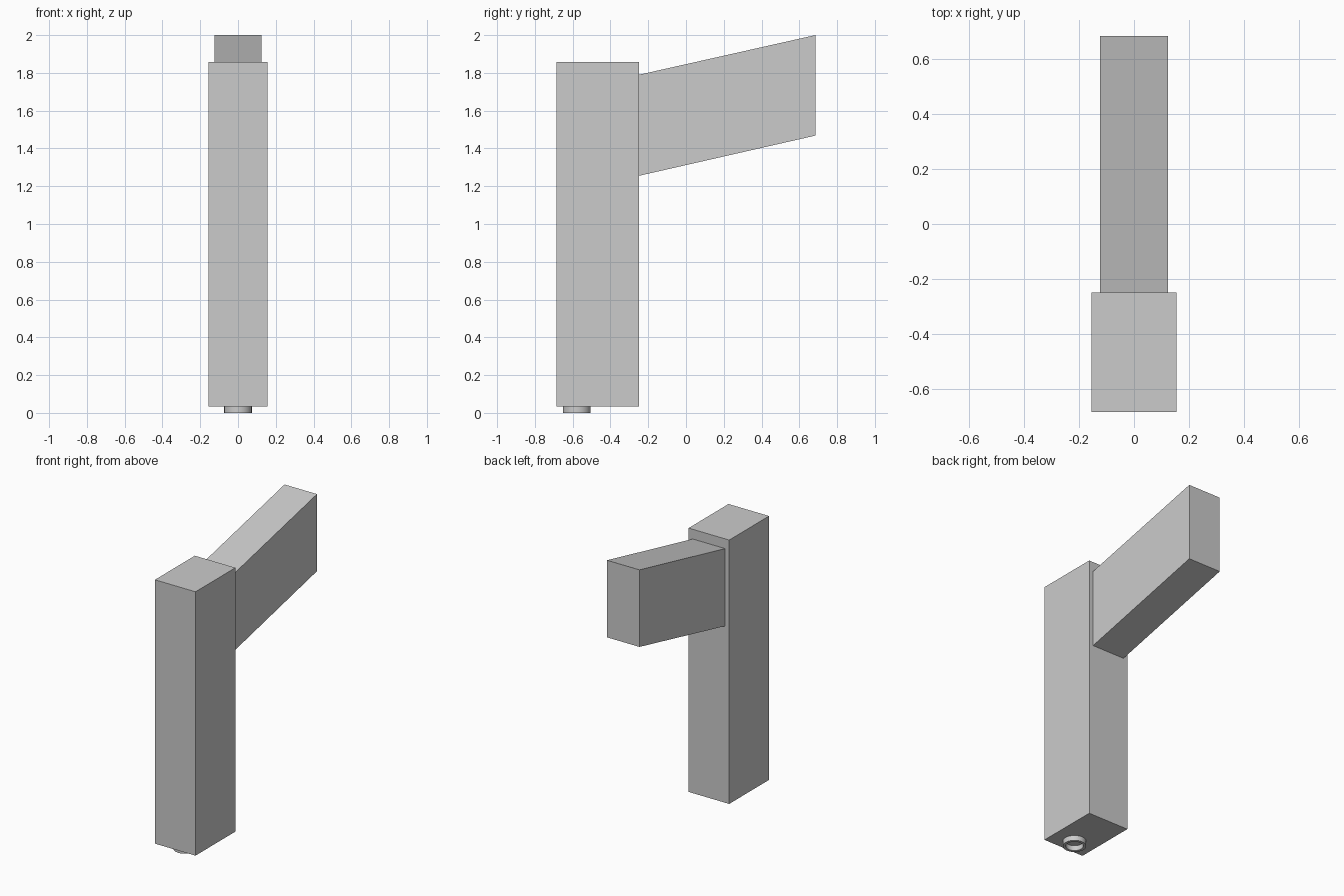
import bpy
import bmesh
import math

cube = bpy.data.objects.get("Cube")
if cube:
    bpy.data.objects.remove(cube, do_unlink=True)

# One plain grey finish
GREY = (0.6, 0.6, 0.6, 1.0)
grey = bpy.data.materials.new("light_grey")
grey.use_nodes = True
grey.diffuse_color = GREY
grey.node_tree.nodes["Principled BSDF"].inputs["Base Color"].default_value = GREY


def add_object(name, bm):
    bmesh.ops.recalc_face_normals(bm, faces=bm.faces)
    mesh = bpy.data.meshes.new(name)
    bm.to_mesh(mesh)
    bm.free()
    mesh.materials.append(grey)
    obj = bpy.data.objects.new(name, mesh)
    bpy.context.collection.objects.link(obj)
    return obj


def side_prism(name, profile, half_width):
    """Extrude a (y, z) side profile across x."""
    bm = bmesh.new()
    face = bm.faces.new([bm.verts.new((-half_width, y, z)) for y, z in profile])
    extruded = bmesh.ops.extrude_face_region(bm, geom=[face])
    verts = [v for v in extruded["geom"] if isinstance(v, bmesh.types.BMVert)]
    bmesh.ops.translate(bm, verts=verts, vec=(2 * half_width, 0, 0))
    return add_object(name, bm)


def ring(name, centre_y, outer, inner, top, sides=48):
    """Revolve a rectangular section into an open tube."""
    bm = bmesh.new()
    section = [(inner, 0), (outer, 0), (outer, top), (inner, top)]
    verts = [bm.verts.new((r, centre_y, z)) for r, z in section]
    edges = [bm.edges.new((verts[i], verts[(i + 1) % 4])) for i in range(4)]
    bmesh.ops.spin(bm, geom=verts + edges, cent=(0, centre_y, 0), axis=(0, 0, 1),
                   angle=math.tau, steps=sides, use_merge=True)
    bmesh.ops.remove_doubles(bm, verts=bm.verts, dist=0.0001)
    obj = add_object(name, bm)
    bpy.ops.object.select_all(action="DESELECT")
    obj.select_set(True)
    bpy.context.view_layer.objects.active = obj
    bpy.ops.object.shade_smooth_by_angle(angle=math.radians(30))
    return obj


# Upright post
side_prism("post", [(-0.685, 0.035), (-0.25, 0.035), (-0.25, 1.857), (-0.685, 1.857)], 0.155)

# Rising arm at the back
side_prism("arm", [(-0.25, 1.255), (0.685, 1.468), (0.685, 2.0), (-0.25, 1.79)], 0.124)

# Short collar under the post
ring("base_collar", -0.578, 0.073, 0.055, 0.035)
